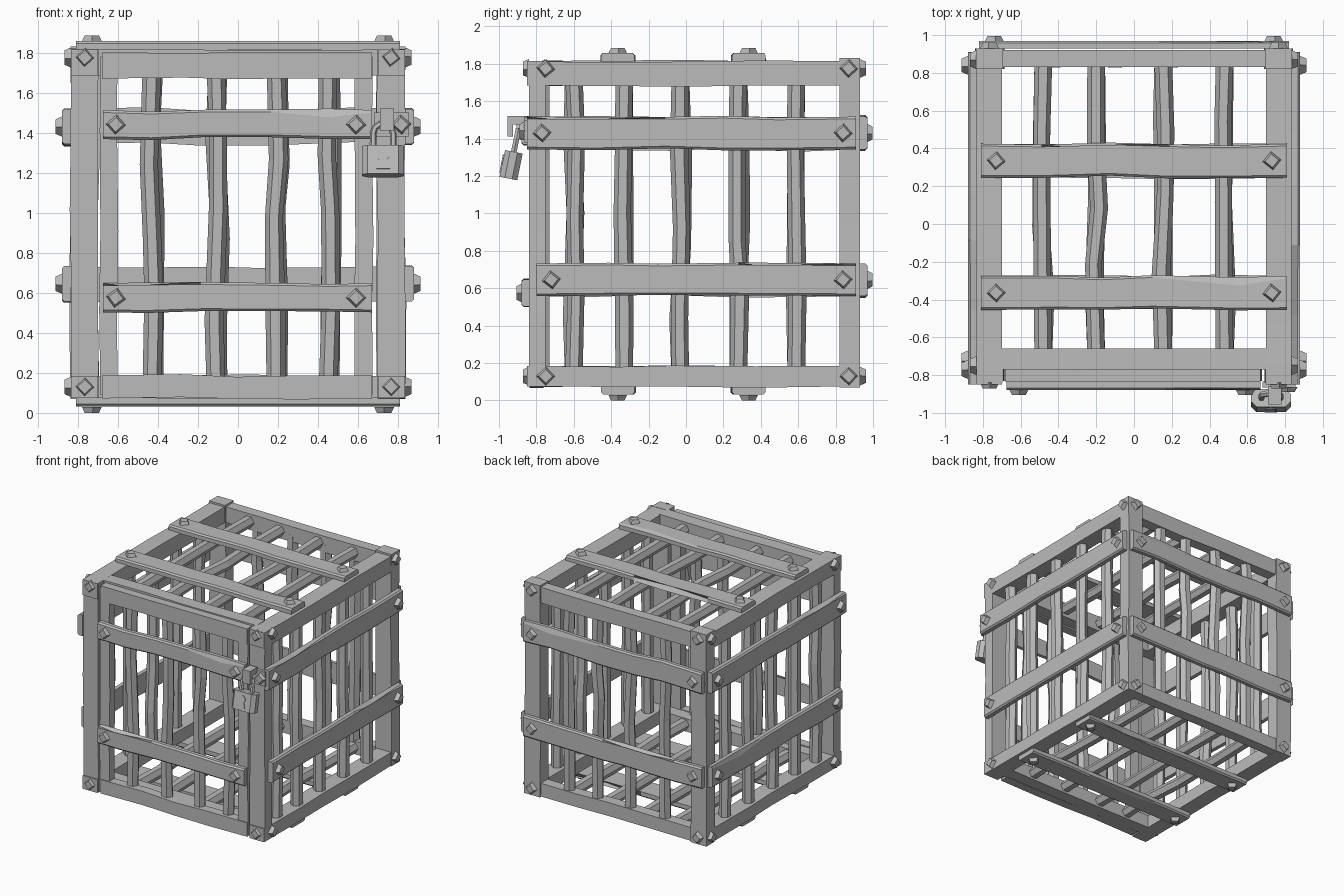
import bpy, bmesh, math, random
from mathutils import Vector, Matrix

if "Cube" in bpy.data.objects:
    bpy.data.objects.remove(bpy.data.objects["Cube"])

random.seed(7)
X, Y, Z = Vector((1, 0, 0)), Vector((0, 1, 0)), Vector((0, 0, 1))
grey = bpy.data.materials.new("plain grey")
grey.diffuse_color = (0.5, 0.5, 0.5, 1)
grey.use_nodes = True
grey.node_tree.nodes["Principled BSDF"].inputs["Base Color"].default_value = grey.diffuse_color


def finish(name, bm):
    bmesh.ops.recalc_face_normals(bm, faces=bm.faces)
    me = bpy.data.meshes.new(name)
    bm.to_mesh(me)
    bm.free()
    me.materials.append(grey)
    ob = bpy.data.objects.new(name, me)
    bpy.context.collection.objects.link(ob)
    return ob


def sweep(name, a, b, u, v, profile, cuts=4, jit=0.01, chip=None):
    """Run a profile (u, v) from a to b with slightly crooked hand-hewn rings."""
    a, b = Vector(a), Vector(b)
    bm = bmesh.new()
    rings = []
    chip_ring = random.randint(1, cuts - 1)
    for i in range(cuts + 1):
        end = i in (0, cuts)
        t = i / cuts + (0 if end else random.uniform(-.25, .25) / cuts)
        shift = 0 if end else random.uniform(-jit, jit)
        grow = 1 + (0 if end else random.uniform(-.06, .06))
        ring = []
        for k, (pu, pv) in enumerate(profile):
            pu, pv = pu * grow + shift, pv
            if chip and i == chip_ring and k in chip:      # broken-out splinter
                pu, pv = pu * .55, pv * .9
            ring.append(bm.verts.new(a.lerp(b, t) + u * pu + v * pv))
        rings.append(ring)
    n = len(profile)
    for r, s in zip(rings, rings[1:]):
        for k in range(n):
            bm.faces.new((r[k], r[(k + 1) % n], s[(k + 1) % n], s[k]))
    bm.faces.new(rings[0])
    bm.faces.new(rings[-1])
    return finish(name, bm)


def beam(name, a, b, u, v, w, d, jit=.006, cuts=4):
    h = w / 2
    return sweep(name, a, b, u, v, [(-h, -d / 2), (h, -d / 2), (h, d / 2), (-h, d / 2)], cuts, jit)


def board(name, a, b, u, v, w=.175, d=.045):
    h, c = w / 2, .012
    chip = random.choice(((2,), (3,)))
    return sweep(name, a, b, u, v, [(-h, 0), (h, 0), (h, d - c), (h - c, d), (c - h, d), (-h, d - c)],
                 5, .009, chip)


def bar(name, a, b, u, v, r=.047):
    pts = [(r * math.cos(k * math.pi / 3), r * math.sin(k * math.pi / 3)) for k in range(6)]
    return sweep(name, a, b, u, v, pts, 4, .016)


def bolt(name, p, n, h=.032):
    """Square bolt head, turned on its corner, on a surface with normal n."""
    bm = bmesh.new()
    bmesh.ops.create_cone(bm, cap_ends=True, segments=4, radius1=.05, radius2=.036, depth=h,
                          matrix=Matrix.Translation((0, 0, h / 2)))
    m = Matrix.Translation(p) @ n.to_track_quat('Z', 'Y').to_matrix().to_4x4()
    bm.transform(m @ Matrix.Rotation(random.uniform(-.15, .15), 4, 'Z'))
    return finish(name, bm)


def box(name, lo, hi):
    bm = bmesh.new()
    lo, hi = Vector(lo), Vector(hi)
    bmesh.ops.create_cube(bm, size=1, matrix=Matrix.Translation((lo + hi) / 2)
                          @ Matrix.Diagonal((*(hi - lo), 1)))
    return finish(name, bm)


# corner posts with their bolts
for s in (-1, 1):
    x = s * .765
    beam("front_post", (x, -.795, .075), (x, -.795, 1.815), X, Y, .14, .09)
    beam("back_post", (x, .875, .07), (x, .875, 1.83), X, Y, .145, .11)
    for z in (.13, 1.775):
        bolt("front_post_bolt", (x, -.84, z), -Y)
        bolt("back_post_bolt", (x, .93, z), Y)
        for y in (-.75, .87):
            bolt("side_post_bolt", (s * .835, y, z), X * s)

# horizontal rails of the frame
for tag, z, h in (("top", 1.75, .13), ("bottom", .13, .11)):
    for s in (-1, 1):
        beam(tag + "_side_rail", (s * .767, -.85, z), (s * .767, .83, z), Z, X, h, .135)
    beam(tag + "_back_rail", (-.72, .875, z), (.72, .875, z), Z, Y, h, .09)
    beam(tag + "_front_rail", (-.71, -.715, z), (.71, -.715, z), Z, Y, h, .11)

# door frame set between the front posts
beam("door_top_rail", (-.68, -.80, 1.735), (.67, -.80, 1.735), Z, Y, .13, .075)
beam("door_bottom_rail", (-.68, -.80, .13), (.67, -.80, .13), Z, Y, .115, .075)
beam("door_hinge_stile", (-.645, -.795, .09), (-.645, -.795, 1.78), X, Y, .085, .07)
beam("door_lock_stile", (.628, -.795, .09), (.628, -.795, 1.78), X, Y, .09, .07)

# upright bars
for x in (-.43, -.11, .19, .45):
    bar("door_bar", (x, -.77, .12), (x, -.77, 1.74), X, Y)
    bar("back_bar", (x + .01, .87, .12), (x + .01, .87, 1.74), X, Y)
for s in (-1, 1):
    for y in (-.6, -.33, -.03, .28, .59):
        bar("side_bar", (s * .77, y, .12), (s * .77, y, 1.74), Y, X)

# floor and roof bars
for x in (-.48, -.2, .155, .48):
    for tag, z in (("floor", .13), ("roof", 1.75)):
        bar(tag + "_bar", (x, -.7, z), (x, .86, z), X, Z)

# planks across each side, bolted at both ends
for z in (.645, 1.43):
    for s in (-1, 1):
        y0 = -.85 if z > 1 else -.80
        board("side_plank", (s * .835, y0, z), (s * .835, .91, z), Z, X * s)
        for y in (y0 + .08, .84):
            bolt("side_plank_bolt", (s * .88, y, z), X * s)
    board("back_plank", (-.82, .93, z), (.82, .93, z), Z, Y, .175, .04)
    for x in (-.74, .74):
        bolt("back_plank_bolt", (x, .968, z), Y, .028)
for z in (.575, 1.44):
    board("door_plank", (-.675, -.837, z), (.67, -.837, z), Z, -Y, .145, .042)
    for x in (-.61, .59):
        bolt("door_plank_bolt", (x, -.878, z), -Y, .028)
for y in (-.365, .335):
    board("roof_plank", (-.81, y, 1.812), (.81, y, 1.812), Y, Z, .18)
    board("floor_plank", (-.81, y, .077), (.81, y, .077), Y, -Z, .18)
    for x in (-.73, .73):
        bolt("roof_plank_bolt", (x, y, 1.855), Z, .03)
        bolt("floor_plank_bolt", (x, y, .03), -Z, .03)

# hasp on the lock post
box("hasp_plate", (.68, -.865, 1.38), (.855, -.835, 1.5))
box("hasp_staple_top", (.71, -.955, 1.475), (.78, -.86, 1.52))
box("hasp_staple_front", (.71, -.955, 1.41), (.78, -.925, 1.48))
bolt("hasp_bolt", (.815, -.864, 1.44), -Y, .025)

# padlock, hanging tilted
tilt = Matrix.Translation((.725, -.935, 1.258)) @ Matrix.Rotation(-.2, 4, 'X')
w, d, c = .105, .048, .028
bm = bmesh.new()
outline = [(-w, c - d), (c - w, -d), (w - c, -d), (w, c - d), (w, d - c), (w - c, d), (c - w, d), (-w, d - c)]
base = bm.faces.new([bm.verts.new((x, y, -.073)) for x, y in outline])
top = bmesh.ops.extrude_face_region(bm, geom=[base])["geom"]
bmesh.ops.translate(bm, vec=(0, 0, .146), verts=[g for g in top if isinstance(g, bmesh.types.BMVert)])
bm.transform(tilt)
finish("padlock_body", bm)

# keyhole plate: round head with a flared foot
bm = bmesh.new()
angles = [math.radians(-50 + 280 * k / 8) for k in range(9)]
key = [(.03 * math.cos(t), .018 + .03 * math.sin(t)) for t in angles] + [(-.033, -.05), (.033, -.05)]
face = bm.faces.new([bm.verts.new((x, -d + .001, z)) for x, z in key])
ext = bmesh.ops.extrude_face_region(bm, geom=[face])["geom"]
bmesh.ops.translate(bm, vec=(0, -.007, 0), verts=[g for g in ext if isinstance(g, bmesh.types.BMVert)])
bm.transform(tilt)
finish("keyhole", bm)

# shackle
cu = bpy.data.curves.new("shackle", 'CURVE')
cu.dimensions = '3D'
cu.bevel_depth, cu.bevel_resolution = .017, 1
path = [(-.05, .06)] + [(-.05 * math.cos(k * math.pi / 5), .14 + .05 * math.sin(k * math.pi / 5))
                        for k in range(6)] + [(.05, .06)]
sp = cu.splines.new('POLY')
sp.use_smooth = False
sp.points.add(len(path) - 1)
for p, (x, z) in zip(sp.points, path):
    p.co = (*(tilt @ Vector((x, 0, z))), 1)
cu.materials.append(grey)
bpy.context.collection.objects.link(bpy.data.objects.new("padlock_shackle", cu))
